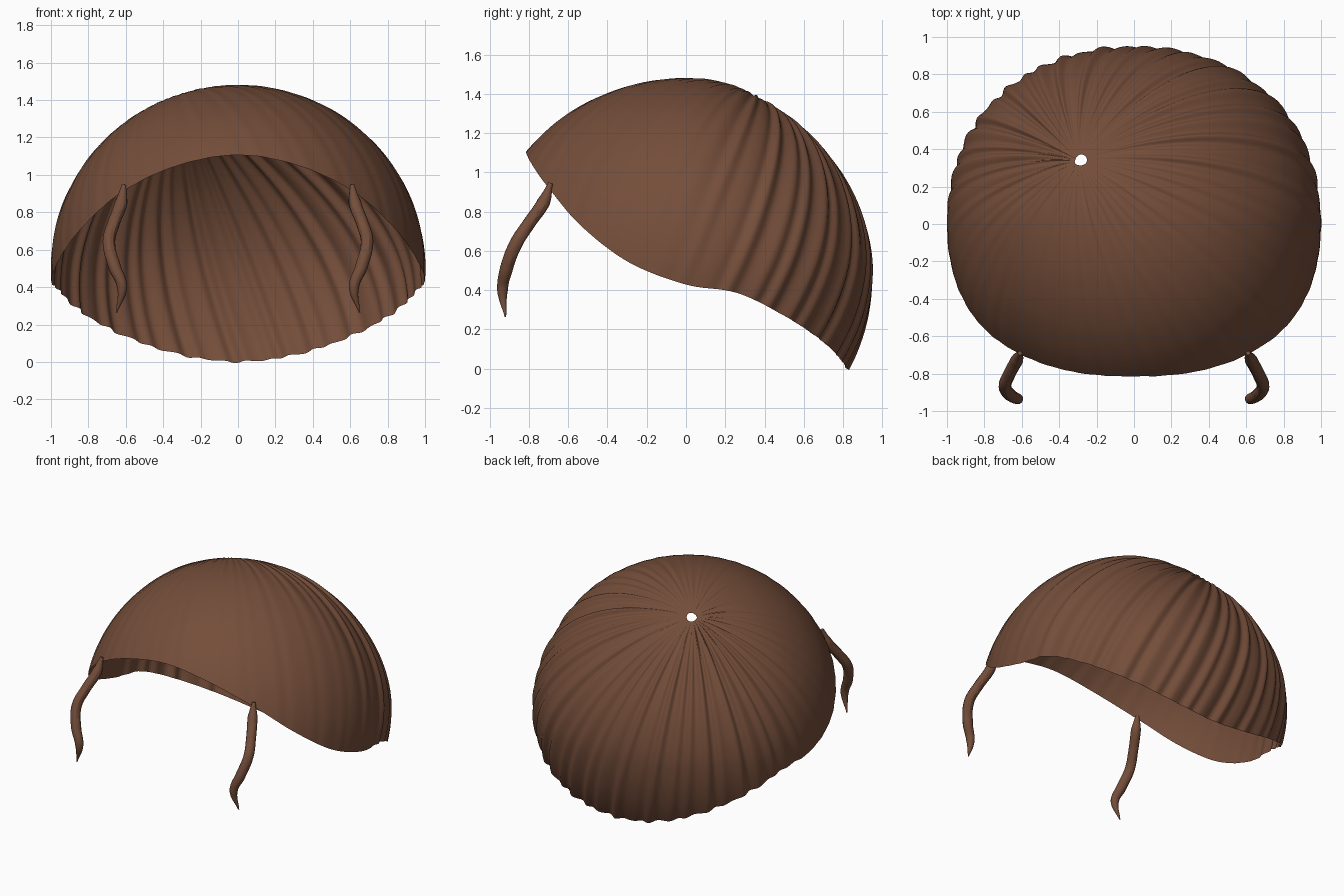
import bpy, bmesh, math
from mathutils import Vector

cube = bpy.data.objects.get("Cube")
if cube:
    bpy.data.objects.remove(cube, do_unlink=True)

brown = bpy.data.materials.new("chestnut_brown")
brown.use_nodes = True
BROWN = (0.175, 0.075, 0.042, 1)
brown.diffuse_color = BROWN
brown.node_tree.nodes["Principled BSDF"].inputs["Base Color"].default_value = BROWN

CENTRE = Vector((0, 0, 0.5))
COLUMNS, RINGS, RIDGES = 480, 44, 50


def smoothstep(a, b, v):
    t = min(1, max(0, (v - a) / (b - a)))
    return t * t * (3 - 2 * t)


def catmull(p, i, t):
    n = len(p)
    a, b, c, d = (p[(i + k) % n] for k in (-1, 0, 1, 2))
    return 0.5 * (2 * b + (c - a) * t + (2 * a - 5 * b + 4 * c - d) * t * t
                  + (3 * b - a - 3 * c + d) * t ** 3)


def skull_point(d):
    """Point of the rounded skull in direction d: squarer and flatter at the back."""
    back = smoothstep(0, 0.5, d.y)
    flat = 2 + 0.15 * back
    rise = 2 - 0.17 * back if d.z > 0 else 2
    depth = 0.945 if d.y > 0 else 1.037
    height = 0.98 if d.z > 0 else 1.0
    across = (abs(d.x) ** flat + abs(d.y / depth) ** flat) ** (1 / flat)
    return d / (across ** rise + abs(d.z / height) ** rise) ** (1 / rise)


# Hairline, from the forehead round the model's left side to the nape, then mirrored
half = [(0, -0.82, 1.11), (0.32, -0.79, 1.05), (0.62, -0.68, 0.9), (0.81, -0.52, 0.72),
        (0.93, -0.28, 0.54), (0.985, 0, 0.43), (0.94, 0.25, 0.39), (0.8, 0.46, 0.29),
        (0.58, 0.65, 0.165), (0.28, 0.79, 0.04), (0, 0.82, 0)]
half = [Vector(p) for p in half]
rim = half + [Vector((-p.x, p.y, p.z)) for p in half[-2:0:-1]]

# Hair cap: columns sweep from the off-centre crown to the hairline
crown = (Vector((-0.3, 0.35, 1.37)) - CENTRE).normalized()
side = Vector((1, 0, 0)).cross(crown).normalized()
front = crown.cross(side)
bm = bmesh.new()
grid = []
for c in range(COLUMNS):
    u = c / COLUMNS * len(rim)
    end = (catmull(rim, int(u), u % 1) - CENTRE).normalized()
    angle = crown.angle(end)
    azimuth = math.atan2(end.dot(side), end.dot(front))
    wave = (0.7 * math.cos(RIDGES * azimuth) + 0.35 * math.cos(31 * azimuth + 1)
            + 0.2 * math.cos(77 * azimuth))
    column = []
    for r in range(RINGS + 1):
        t = 0.022 + 0.978 * r / RINGS
        d = (crown * math.sin((1 - t) * angle) + end * math.sin(t * angle)) / math.sin(angle)
        p = skull_point(d)
        groove = 0.012 * (0.12 + 0.88 * smoothstep(-0.1, 0.5, p.y)) * smoothstep(0, 0.35, t)
        dimple = 0.012 * (1 - smoothstep(0, 0.1, t))
        column.append(bm.verts.new(CENTRE + p * (1 + groove * wave - dimple)))
    grid.append(column)
for c in range(COLUMNS):
    a, b = grid[c], grid[(c + 1) % COLUMNS]
    for r in range(RINGS):
        bm.faces.new((a[r], a[r + 1], b[r + 1], b[r])).smooth = True
bm.normal_update()
if sum(f.normal.dot(f.calc_center_median() - CENTRE) for f in bm.faces) < 0:
    bmesh.ops.reverse_faces(bm, faces=bm.faces[:])
mesh = bpy.data.meshes.new("hair_cap")
bm.to_mesh(mesh)
bm.free()
mesh.materials.append(brown)
bpy.context.collection.objects.link(bpy.data.objects.new("hair_cap", mesh))

# Wavy tapered locks hanging at the temples: x, y, z, radius
LOCK = [(0.61, -0.69, 0.945, 0.012), (0.625, -0.725, 0.85, 0.034), (0.665, -0.8, 0.74, 0.033),
        (0.69, -0.865, 0.64, 0.034), (0.66, -0.915, 0.51, 0.034), (0.62, -0.935, 0.4, 0.028),
        (0.65, -0.92, 0.265, 0.004)]


def lock(name, sign):
    curve = bpy.data.curves.new(name, "CURVE")
    curve.dimensions = "3D"
    curve.bevel_depth = 1
    curve.bevel_resolution = 4
    curve.resolution_u = 8
    curve.use_fill_caps = True
    spline = curve.splines.new("BEZIER")
    spline.bezier_points.add(len(LOCK) - 1)
    for point, (x, y, z, radius) in zip(spline.bezier_points, LOCK):
        point.co = (sign * x, y, z)
        point.radius = radius
        point.handle_left_type = point.handle_right_type = "AUTO"
    curve.materials.append(brown)
    obj = bpy.data.objects.new(name, curve)
    bpy.context.collection.objects.link(obj)
    bpy.ops.object.select_all(action="DESELECT")
    obj.select_set(True)
    bpy.context.view_layer.objects.active = obj
    bpy.ops.object.convert(target="MESH")
    bpy.ops.object.shade_smooth_by_angle()


lock("left_lock", 1)
lock("right_lock", -1)
